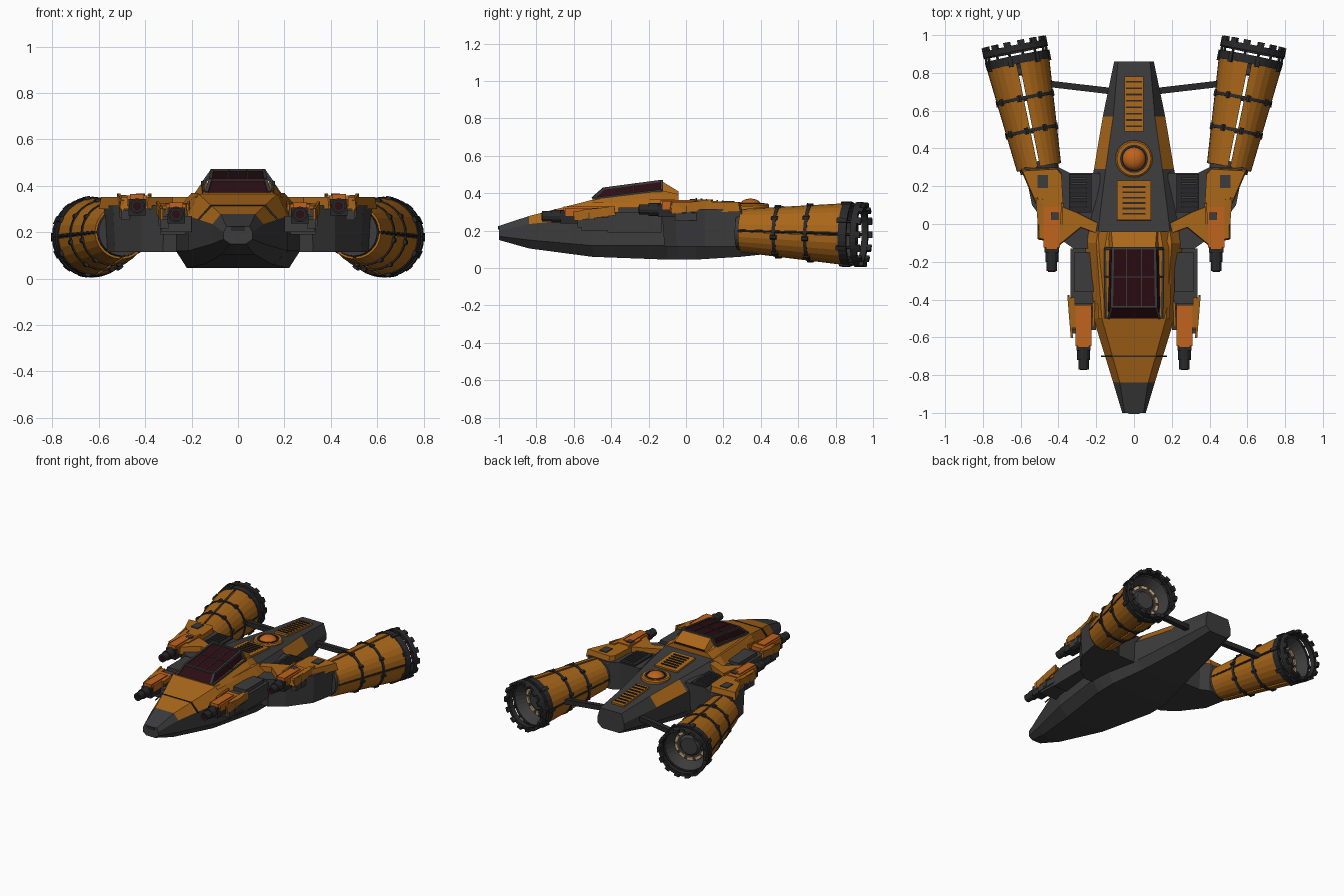
import bpy, bmesh, math
from mathutils import Vector, Matrix

if "Cube" in bpy.data.objects:
    bpy.data.objects.remove(bpy.data.objects["Cube"])

def material(name, r, g, b):
    m = bpy.data.materials.new(name)
    m.diffuse_color = (r, g, b, 1)
    m.use_nodes = True
    m.node_tree.nodes["Principled BSDF"].inputs["Base Color"].default_value = m.diffuse_color
    return m

ORANGE = material("burnt orange", .40, .135, .010)
BRIGHT = material("bright orange", .52, .125, .012)
GREY = material("hull grey", .045, .045, .047)
DARK = material("dark metal", .022, .022, .024)
GLASS = material("dark red glass", .024, .004, .006)
TAN = material("tan glow", .60, .40, .20)

def finish(name, bm, mats, mirror=False, smooth=False):
    bmesh.ops.recalc_face_normals(bm, faces=bm.faces)
    me = bpy.data.meshes.new(name)
    bm.to_mesh(me)
    bm.free()
    for m in mats:
        me.materials.append(m)
    ob = bpy.data.objects.new(name, me)
    bpy.context.collection.objects.link(ob)
    if mirror:
        ob.modifiers.new("mirror", 'MIRROR')
    if smooth:
        me.shade_smooth()
    return ob

def frame(p, q, axis, up):
    p, q = Vector(p), Vector(q)
    return Matrix.Translation((p + q) / 2) @ (q - p).to_track_quat(axis, up).to_matrix().to_4x4(), (q - p).length

def beam(bm, p, q, w, h, M=Matrix()):
    F, d = frame(p, q, 'Y', 'Z')
    bmesh.ops.create_cube(bm, size=1, matrix=M @ F @ Matrix.Diagonal((w, d, h, 1)))

def rod(bm, p, q, r0, r1=None, n=12, M=Matrix()):
    F, d = frame(p, q, 'Z', 'Y')
    bmesh.ops.create_cone(bm, cap_ends=True, segments=n, radius1=r0,
                          radius2=r0 if r1 is None else r1, depth=d, matrix=M @ F)

def make(name, fn, items, mat, mirror=False):
    bm = bmesh.new()
    for it in items:
        fn(bm, *it)
    return finish(name, bm, [mat], mirror)

def box(bm, x0, x1, y0, y1, z0, z1):
    zm = (z0 + z1) / 2
    beam(bm, ((x0 + x1) / 2, y0, zm), ((x0 + x1) / 2, y1, zm), x1 - x0, z1 - z0)

def prism(name, pts, z0, z1, mat, inset=0):
    bm = bmesh.new()
    f = bm.faces.new([bm.verts.new((x, y, z0)) for x, y in pts])
    r = bmesh.ops.extrude_face_region(bm, geom=[f])
    vs = [g for g in r['geom'] if isinstance(g, bmesh.types.BMVert)]
    c = sum((v.co for v in vs), Vector()) / len(vs)
    for v in vs:
        v.co += (c - v.co) * inset
        v.co.z = z1
    return finish(name, bm, [mat], True)

def loft(name, rows, mats, rule):
    # rows: y followed by (x, z) pairs of the half section, bottom to top
    bm = bmesh.new()
    rings = []
    for row in rows:
        half = list(zip(row[1::2], row[2::2]))
        pts = half + [(-x, z) for x, z in reversed(half)]
        rings.append([bm.verts.new((x, row[0], z)) for x, z in pts])
    n = len(rings[0])
    for a, b in zip(rings, rings[1:]):
        for i in range(n):
            f = bm.faces.new((a[i], a[(i + 1) % n], b[(i + 1) % n], b[i]))
            f.material_index = rule(f.calc_center_median().y, min(i, n - 2 - i) if i < n - 1 else -1)
    bm.faces.new(rings[0])
    bm.faces.new(rings[-1])
    return finish(name, bm, mats)

def arc(bm, prof, a0, a1, n, M):
    # sweep a closed (radius, along) profile around the engine axis, angles in degrees
    full = a1 - a0 >= 360
    rings = []
    for k in range(n if full else n + 1):
        a = math.radians(a0 + (a1 - a0) * k / n)
        rings.append([bm.verts.new(M @ Vector((r * math.cos(a), r * math.sin(a), t))) for r, t in prof])
    m = len(prof)
    for k in range(n):
        a, b = rings[k], rings[(k + 1) % len(rings)]
        for i in range(m):
            bm.faces.new((a[i], a[(i + 1) % m], b[(i + 1) % m], b[i]))
    if not full:
        bm.faces.new(rings[0])
        bm.faces.new(rings[-1])

# Hull: orange nose and cockpit deck, orange cheek stripes toward the tail
def hull_rule(y, i):
    return int((i >= 2 and -.84 < y < -.04) or (i == 2 and .29 < y < .57))
loft("hull", [
    (-1.0, .035, .15, .062, .17, .062, .20, .05, .225),
    (-.84, .07, .105, .11, .15, .11, .235, .075, .278),
    (-.50, .15, .06, .215, .12, .215, .27, .17, .365),
    (-.10, .22, .045, .268, .12, .268, .29, .20, .37),
    (-.04, .22, .045, .268, .12, .268, .285, .19, .363),
    (.05, .22, .045, .26, .12, .26, .28, .18, .355),
    (.29, .17, .06, .212, .12, .212, .26, .15, .334),
    (.57, .12, .09, .165, .14, .165, .24, .11, .309),
    (.86, .07, .14, .105, .17, .105, .22, .085, .284)], [GREY, ORANGE], hull_rule)
make("nose_seams", beam, [((-.118, -.70, .313), (.118, -.70, .313), .008, .008),
     ((.118, -.70, .313), (.172, -.70, .253), .008, .008),
     ((-.118, -.70, .313), (-.172, -.70, .253), .008, .008),
     ((-.03, -1.0, .215), (.03, -1.0, .215), .012, .02)], DARK)

# Cockpit: orange collar, red glass and dark frame bars
loft("cockpit_collar", [
    (-.50, .19, .35, .145, .372), (-.13, .20, .35, .155, .415),
    (-.04, .20, .35, .14, .395)], [ORANGE], lambda y, i: 0)
loft("canopy", [
    (-.50, .14, .35, .135, .372), (-.44, .145, .36, .118, .425),
    (-.13, .15, .36, .112, .465), (-.04, .15, .36, .12, .41)],
    [GLASS, ORANGE], lambda y, i: int(y > -.13))
make("canopy_frame", beam, [
    ((.135, -.50, .372), (.118, -.44, .425), .014, .012),
    ((.118, -.44, .425), (.112, -.13, .466), .014, .012),
    ((.148, -.50, .37), (.154, -.13, .415), .012, .014),
    ((0, -.44, .425), (.118, -.44, .425), .01, .01),
    ((0, -.13, .466), (.118, -.13, .466), .014, .012),
    ((0, -.28, .446), (.114, -.28, .446), .006, .006),
    ((.04, -.44, .426), (.04, -.13, .466), .005, .005),
    ((.112, -.13, .466), (.152, -.13, .41), .014, .014),
    ((.116, -.28, .446), (.152, -.28, .40), .008, .008)], GREY, True)

# Deck vents and dome
def deck(y, dz=0):
    return .359 - .087 * y + dz
def slats(y0, y1, n, w):
    ys = [y0 + (y1 - y0) * (k + .5) / n for k in range(n)]
    return [((-w, y, deck(y, .014)), (w, y, deck(y, .014)), .009, .01) for y in ys]
make("deck_vent_plates", beam, [
    ((0, .02, deck(.02, .004)), (0, .23, deck(.23, .004)), .18, .018),
    ((0, .49, deck(.49, .004)), (0, .78, deck(.78, .004)), .098, .018)], ORANGE)
make("deck_vent_slats", beam, slats(.04, .21, 6, .06) + slats(.50, .77, 8, .042), DARK)
T = Matrix.Translation((0, .345, 0))
bm = bmesh.new()
arc(bm, [(.098, .30), (.098, .338), (.09, .346), (.072, .346), (.072, .30)], 0, 360, 24, T)
finish("dome_ring", bm, [ORANGE])
bm = bmesh.new()
arc(bm, [(.074, .30), (.074, .349), (.062, .349), (.062, .30)], 0, 360, 24, T)
finish("dome_seal", bm, [DARK])
bm = bmesh.new()
bmesh.ops.create_uvsphere(bm, u_segments=20, v_segments=12, radius=.062,
                          matrix=Matrix.Translation((0, .345, .328)) @ Matrix.Diagonal((1, 1, .7, 1)))
finish("dome", bm, [BRIGHT], smooth=True)

# Wings: grey body, orange armour, recessed intakes
prism("wing_body", [(.58, .30), (.40, .30), (.34, .27), (.18, .27), (.18, -.13), (.32, -.13),
                    (.42, -.06), (.54, .10)], .315, .115, GREY, .06)
prism("wing_armour", [(.60, .29), (.41, .30), (.385, .27), (.375, .09), (.30, .06), (.18, .0),
                      (.15, -.09), (.20, -.05), (.28, -.02), (.39, -.11), (.51, -.08), (.51, .08)],
      .30, .352, ORANGE, .04)
make("intake", box, [(.225, .345, .06, .265, .25, .325)], DARK, True)
make("intake_slats", box, [(.25, .335, .085 + .025 * k, .095 + .025 * k, .32, .333) for k in range(7)], GREY, True)
make("wing_hatch", box, [(.455, .51, .19, .26, .34, .358), (.40, .44, .02, .06, .34, .366)], GREY, True)

# Guns: one pair beside the nose, one pair on the wings
make("nose_gun_mount", box, [(.20, .335, -.42, -.13, .19, .30), (.215, .315, -.36, -.15, .29, .325),
     (.20, .33, -.56, -.40, .20, .27)], GREY, True)
for name, x, y, z in (("nose_gun", .267, -.77, .277), ("wing_gun", .435, -.25, .313)):
    bm = bmesh.new()
    rod(bm, (x, y, z), (x, y + .09, z), .028)
    rod(bm, (x, y + .05, z), (x, y + .16, z), .034)
    box(bm, x - .038, x + .038, y + .10, y + .30, z - .04, z + .03)
    finish(name + "_barrel", bm, [DARK], True)
    make(name + "_lens", rod, [((x, y - .003, z), (x, y + .01, z), .019)], GLASS, True)
    make(name + "_body", box, [(x - .043, x + .043, y + .125, y + .34, z, z + .045),
                               (x - .03, x + .03, y + .115, y + .30, z + .03, z + .052)], BRIGHT, True)
    make(name + "_fins", beam, [((x + .062, y + .17, z + .0), (x + .08, y + .39, z + .03), .012, .05),
                                ((x + .05, y + .22, z + .03), (x + .062, y + .38, z + .04), .03, .014),
                                ((x - .05, y + .22, z + .03), (x - .055, y + .36, z + .04), .012, .03)], ORANGE, True)
    make(name + "_clamps", box, [(x - .05, x + .075, y + .25, y + .28, z - .05, z + .02),
                                 (x + .03, x + .07, y + .19, y + .37, z - .06, z - .02)], GREY, True)

# Engines: split orange cone panels on a dark cage with a toothed exhaust ring
P0, P1 = Vector((.503, .30, .20)), Vector((.635, .955, .178))
axis = (P1 - P0).normalized()
E = Matrix.Translation(P0) @ axis.to_track_quat('Z', 'Y').to_matrix().to_4x4()
def R(t):
    return .116 + .05 * t / .57
bm = bmesh.new()
for t0, t1 in ((0, .19), (.205, .365), (.38, .56)):
    for q in range(4):
        arc(bm, [(R(t0), t0), (R(t1), t1), (R(t1) - .01, t1), (R(t0) - .01, t0)], 90 * q + 3, 90 * q + 87, 6, E)
finish("engine_panels", bm, [ORANGE], True)
def polar(r, deg, t):
    a = math.radians(deg)
    return (r * math.cos(a), r * math.sin(a), t)
bm = bmesh.new()
for t in (.197, .372):
    arc(bm, [(R(t) + .005, t - .009), (R(t) + .005, t + .009), (R(t) - .012, t + .009), (R(t) - .012, t - .009)], 0, 360, 28, E)
    for k in range(8):
        rod(bm, polar(R(t), 45 * k + 12, t - .017), polar(R(t), 45 * k + 12, t + .017), .013, n=6, M=E)
for a in (0, 180):
    rod(bm, polar(R(0) - .003, a, 0), polar(R(.56) - .003, a, .56), .006, n=6, M=E)
finish("engine_cage", bm, [DARK], True)
bm = bmesh.new()
arc(bm, [(.169, .555), (.172, .60), (.15, .60), (.15, .555)], 0, 360, 28, E)
arc(bm, [(.174, .622), (.174, .655), (.15, .655), (.15, .622)], 0, 360, 28, E)
for k in range(14):
    a = 360 / 14 * k
    rod(bm, polar(.162, a, .59), polar(.162, a, .63), .008, n=6, M=E)
    arc(bm, [(.174, .65), (.174, .677), (.155, .677), (.155, .65)], a - 6, a + 6, 2, E)
    if k % 2 == 0:
        arc(bm, [(.177, .545), (.177, .60), (.16, .60), (.16, .545)], a - 4, a + 4, 2, E)
finish("exhaust_ring", bm, [DARK], True)
bm = bmesh.new()
arc(bm, [(.153, .595), (.118, .53), (.112, .53), (.15, .60)], 0, 360, 28, E)
rod(bm, (0, 0, .50), (0, 0, .53), .12, n=28, M=E)
rod(bm, (0, 0, .53), (0, 0, .55), .075, .06, 20, E)
rod(bm, (0, 0, -.02), (0, 0, .03), .103, n=28, M=E)
finish("nozzle", bm, [GREY], True)
bm = bmesh.new()
for k in range(10):
    arc(bm, [(.108, .525), (.108, .54), (.088, .54), (.088, .525)], 36 * k + 5, 36 * k + 31, 3, E)
finish("nozzle_glow", bm, [TAN], True)

# Struts from the tail to the engines
make("tail_strut", beam, [((.09, .70, .21), (.45, .742, .19), .034, .034)], DARK, True)
